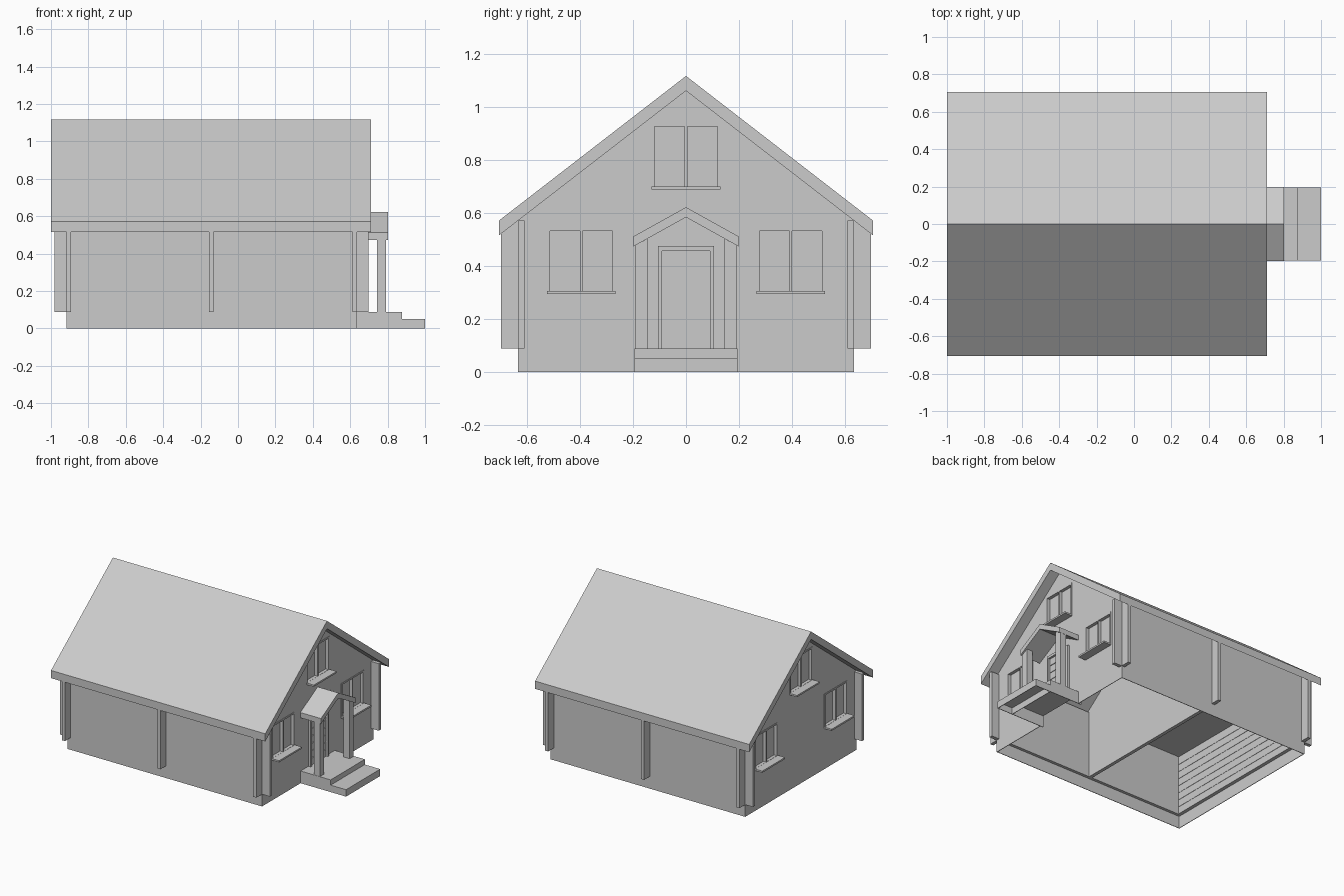
import bpy

cube = bpy.data.objects.get("Cube")
if cube:
    bpy.data.objects.remove(cube, do_unlink=True)

grey = bpy.data.materials.new("plain_grey")
grey.use_nodes = True
colour = (0.6, 0.6, 0.6, 1)
grey.diffuse_color = colour
grey.node_tree.nodes["Principled BSDF"].inputs["Base Color"].default_value = colour


def prism(name, profile, x0, x1):
    """Extrude a (y, z) outline along x."""
    n = len(profile)
    verts = [(x, y, z) for x in (x0, x1) for y, z in profile]
    faces = [list(range(n))[::-1], list(range(n, 2 * n))]
    faces += [(i, (i + 1) % n, n + (i + 1) % n, n + i) for i in range(n)]
    mesh = bpy.data.meshes.new(name)
    mesh.from_pydata(verts, [], faces)
    mesh.materials.append(grey)
    obj = bpy.data.objects.new(name, mesh)
    bpy.context.collection.objects.link(obj)
    return obj


def box(name, x, y, z):
    (x0, x1), (y0, y1) = sorted(x), sorted(y)
    return prism(name, [(y0, z[0]), (y1, z[0]), (y1, z[1]), (y0, z[1])], x0, x1)


def gable_roof(name, x, half, ridge, eave, drop):
    outline = [(half, eave - drop), (half, eave), (0, ridge),
               (-half, eave), (-half, eave - drop), (0, ridge - drop)]
    return prism(name, outline, *x)


def carve(target, cutter):
    """Cut a box out of a wall and discard the cutter."""
    mod = target.modifiers.new("cut", "BOOLEAN")
    mod.operation, mod.solver, mod.object = "DIFFERENCE", "EXACT", cutter
    graph = bpy.context.evaluated_depsgraph_get()
    mesh = bpy.data.meshes.new_from_object(target.evaluated_get(graph))
    target.modifiers.clear()
    target.data = mesh
    bpy.data.objects.remove(cutter, do_unlink=True)


RIDGE, SLOPE, DROP = 1.118, 0.773, 0.056
BASE, WALL, THICK, TIP = 0.088, 0.635, 0.025, 0.7
BACK, FRONT, SHEET, TOP = -0.918, 0.637, 0.004, 0.572
PORCH = 0.195


def under(y):
    return RIDGE - DROP - SLOPE * abs(y)


# Main roof
gable_roof("main_roof", (-1, 0.712), 0.706, RIDGE, RIDGE - SLOPE * 0.706, DROP)

# Gable walls, inner partition and rear ceiling
gable = [(-WALL, BASE), (WALL, BASE), (WALL, under(WALL)), (0, under(0)), (-WALL, under(WALL))]
porch_wall = prism("porch_gable_wall", gable, FRONT - THICK, FRONT)
rear_wall = prism("rear_gable_wall", gable, BACK, BACK + THICK)
prism("partition_wall", gable, -0.155, -0.13)
box("rear_ceiling", (BACK + THICK, -0.155), (-WALL + THICK, WALL - THICK), (0.52, 0.54))

# Long walls with crossing log ends at the corners and partition
for s, side in ((-1, "right"), (1, "left")):
    inner = s * (WALL - THICK)
    upright = [(inner, BASE), (s * WALL, BASE), (s * WALL, TOP), (inner, TOP)][::s]
    prism(side + "_long_wall", upright, BACK, FRONT)
    prism(side + "_front_corner_end", upright, FRONT, 0.699)
    prism(side + "_rear_corner_end", upright, -0.98, BACK)
    cross = [(s * WALL, BASE), (s * TIP, BASE), (s * TIP, under(TIP)),
             (s * WALL, under(WALL))][::s]
    for x in (BACK, -0.155, FRONT - THICK):
        prism(side + "_cross_wall_end", cross, x, x + THICK)
    # Thin foundation sheets, open where the porch joins
    box(side + "_foundation", (BACK, FRONT), (s * (WALL - SHEET), s * WALL), (0, BASE))
    box(side + "_front_foundation", (FRONT - SHEET, FRONT), (s * PORCH, s * WALL), (0, BASE))
box("rear_foundation", (BACK, BACK + SHEET), (-WALL, WALL), (0, BASE))


# Recessed windows on both gables
def window(wall, wall_x, out, y, z):
    w, h, bar, deep = 0.13, 0.248, 0.011, 0.02
    back = wall_x - out * deep
    carve(wall, box("window_cutter", (back, wall_x + out * deep), (y - w, y + w), (z, z + h)))
    x = (back, wall_x + out * 0.003)
    for c in (-w + bar / 2, 0, w - bar / 2):
        box("window_upright", x, (y + c - bar / 2, y + c + bar / 2), (z, z + h))
    for b in (z, z + h - bar):
        box("window_rail", x, (y - w, y + w), (b, b + bar))
    box("window_sill", (wall_x, wall_x + out * 0.06), (y - w, y + w), (z - 0.002, z + 0.01))


for wall, wall_x, out in ((porch_wall, FRONT, 1), (rear_wall, BACK, -1)):
    for y, z in ((-0.396, 0.295), (0.396, 0.295), (0, 0.69)):
        window(wall, wall_x, out, y, z)

# Door with frame and horizontal boards
for s in (-1, 1):
    box("door_jamb", (FRONT, 0.655), (s * 0.09, s * 0.105), (BASE, 0.475))
box("door_lintel", (FRONT, 0.655), (-0.09, 0.09), (0.457, 0.475))
for i in range(7):
    z = BASE + i * 0.053
    box("door_board", (FRONT, 0.642), (-0.09, 0.09), (z, z + 0.049))

# Inner boarding of the rear wall
for i in range(8):
    z = BASE + i * 0.053
    box("inner_board", (BACK + THICK, BACK + THICK + 0.004),
        (-WALL + THICK, WALL - THICK), (z, z + 0.051))


# Porch platform and step, hollow underneath
def hollow_step(name, x0, x1, top):
    box(name + "_tread", (x0, x1), (-PORCH, PORCH), (top - SHEET, top))
    box(name + "_riser", (x1 - SHEET, x1), (-PORCH, PORCH), (0, top))
    for s in (-1, 1):
        box(name + "_side", (x0, x1), (s * (PORCH - SHEET), s * PORCH), (0, top))


hollow_step("porch_platform", FRONT - THICK, 0.877, BASE)
hollow_step("porch_step", 0.877, 1, 0.05)

# Porch roof and posts
gable_roof("porch_roof", (FRONT, 0.802), 0.198, 0.622, 0.512, 0.038)
for s in (-1, 1):
    post = [(s * 0.145, BASE), (s * 0.193, BASE), (s * 0.193, 0.477), (s * 0.145, 0.503)]
    prism("porch_post", post[::s], 0.742, 0.79)
